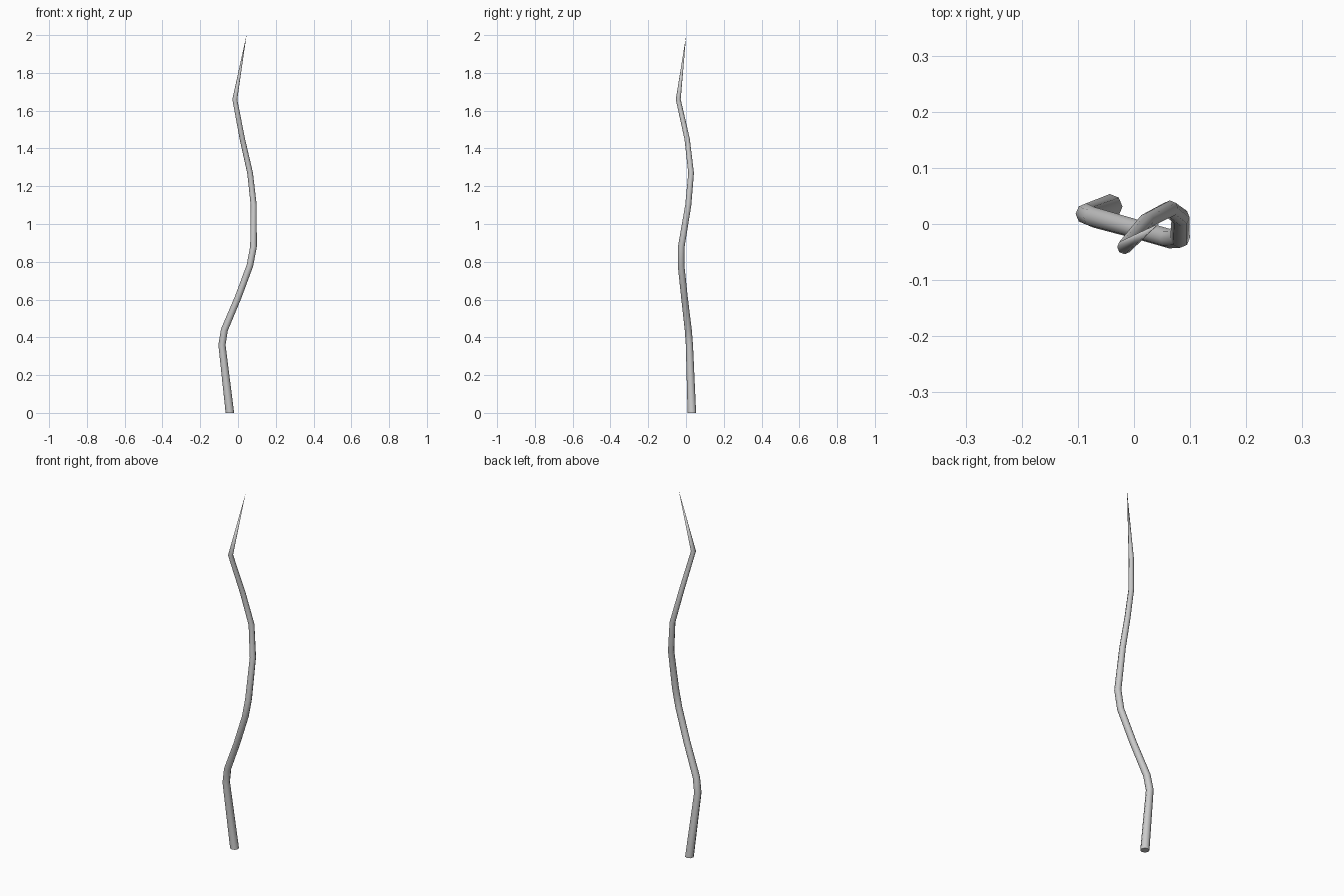
import bpy, bmesh, math
from mathutils import Vector

if "Cube" in bpy.data.objects:
    bpy.data.objects.remove(bpy.data.objects["Cube"])

SIDES = 8
# Centre line of the stalk: x, y, z, radius
PATH = [
    (-0.043, 0.031, 0.00, 0.0225),
    (-0.085, 0.018, 0.36, 0.0190),
    (-0.072, 0.012, 0.44, 0.0185),
    (0.000, -0.008, 0.61, 0.0175),
    (0.063, -0.026, 0.78, 0.0175),
    (0.082, -0.025, 0.88, 0.0175),
    (0.083, 0.012, 1.10, 0.0160),
    (0.064, 0.027, 1.27, 0.0150),
    (0.023, 0.006, 1.45, 0.0140),
    (-0.017, -0.041, 1.66, 0.0130),
    (0.045, 0.001, 2.00, 0.0),
]

pts = [Vector(p[:3]) for p in PATH]
bm = bmesh.new()
rings = []
for i, p in enumerate(pts[:-1]):
    # Ring faces along the averaged direction; the base is cut level
    if i == 0:
        t = Vector((0, 0, 1))
    else:
        t = ((p - pts[i - 1]).normalized() + (pts[i + 1] - p).normalized()).normalized()
    u = Vector((0, 1, 0)).cross(t).normalized()
    v = t.cross(u)
    r = PATH[i][3]
    ring = []
    for k in range(SIDES):
        a = math.tau * k / SIDES
        ring.append(bm.verts.new(p + r * (math.cos(a) * u + math.sin(a) * v)))
    rings.append(ring)

# Side walls, pointed tip and flat base
for a, b in zip(rings, rings[1:]):
    for k in range(SIDES):
        n = (k + 1) % SIDES
        bm.faces.new((a[k], a[n], b[n], b[k]))
tip = bm.verts.new(pts[-1])
for k in range(SIDES):
    bm.faces.new((rings[-1][k], rings[-1][(k + 1) % SIDES], tip))
bm.faces.new(rings[0][::-1])
bmesh.ops.recalc_face_normals(bm, faces=bm.faces)

mesh = bpy.data.meshes.new("wavy_stalk")
bm.to_mesh(mesh)
bm.free()
stalk = bpy.data.objects.new("wavy_stalk", mesh)
bpy.context.collection.objects.link(stalk)
bpy.context.view_layer.objects.active = stalk
stalk.select_set(True)
bpy.ops.object.shade_smooth_by_angle(angle=math.radians(60))
